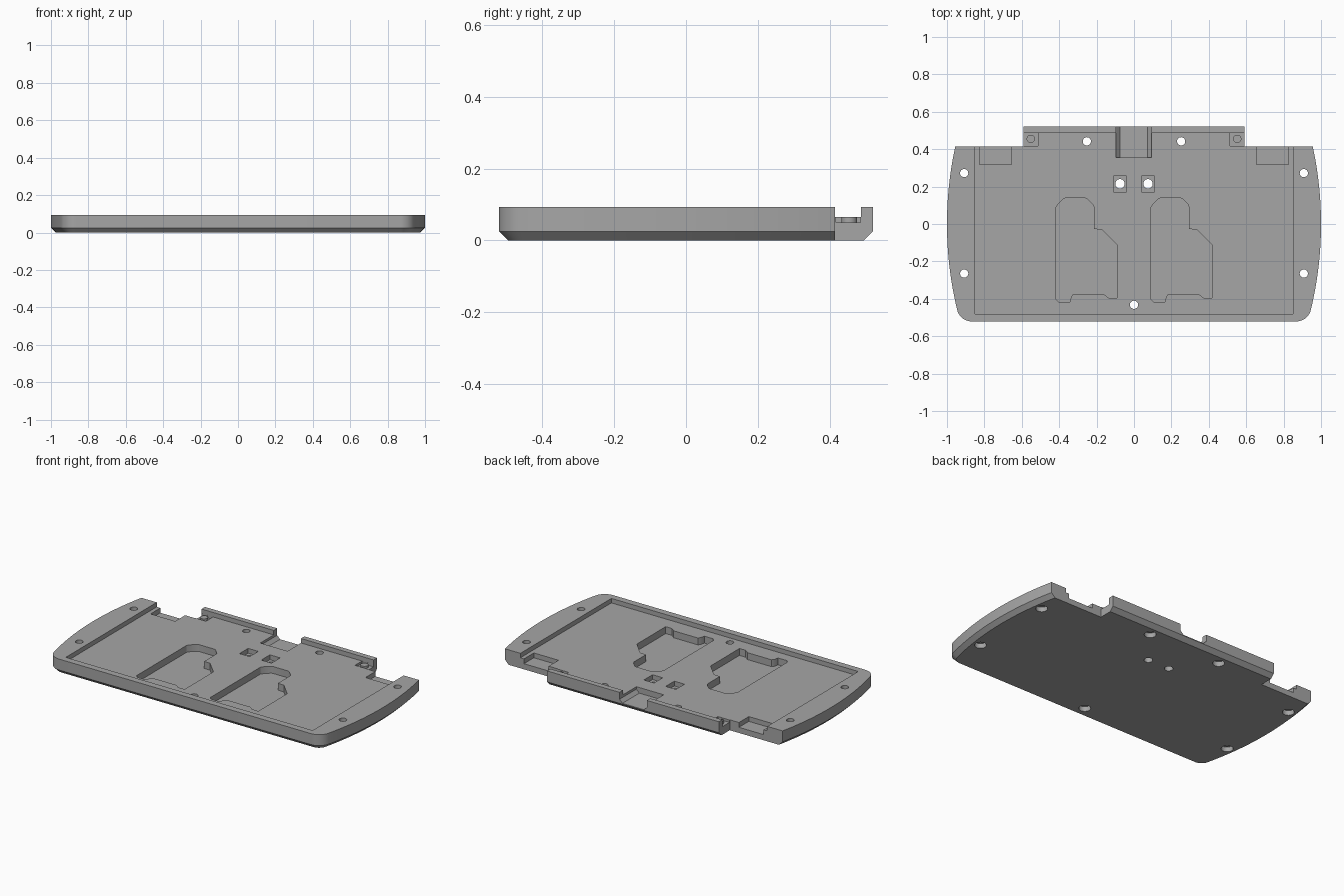
import bpy, bmesh, math

if "Cube" in bpy.data.objects:
    bpy.data.objects.remove(bpy.data.objects["Cube"])

H, FLOOR = 0.093, 0.065      # overall height, tray floor
BACK, TAB = 0.415, 0.521     # rear edge of body, rear edge of tab
R, FIL = 1.96, 0.08          # side arc radius, front corner radius

grey = bpy.data.materials.new("mid grey")
grey.diffuse_color = (0.38, 0.38, 0.38, 1)
grey.use_nodes = True
grey.node_tree.nodes["Principled BSDF"].inputs["Base Color"].default_value = grey.diffuse_color


def loft(name, a, b):
    """Closed solid between two matching rings of 3D points."""
    bm = bmesh.new()
    va, vb = [bm.verts.new(p) for p in a], [bm.verts.new(p) for p in b]
    n = len(va)
    bm.faces.new(va[::-1])
    bm.faces.new(vb)
    for i in range(n):
        j = (i + 1) % n
        bm.faces.new((va[i], va[j], vb[j], vb[i]))
    bmesh.ops.recalc_face_normals(bm, faces=bm.faces)
    me = bpy.data.meshes.new(name)
    bm.to_mesh(me)
    bm.free()
    ob = bpy.data.objects.new(name, me)
    me.materials.append(grey)
    bpy.context.collection.objects.link(ob)
    return ob


def prism(name, pts, z0, z1):
    return loft(name, [(x, y, z0) for x, y in pts], [(x, y, z1) for x, y in pts])


def rect(x0, x1, y0, y1):
    return [(x0, y0), (x1, y0), (x1, y1), (x0, y1)]


def circle(x, y, r, n=32):
    return [(x + r * math.cos(2 * math.pi * i / n), y + r * math.sin(2 * math.pi * i / n))
            for i in range(n)]


def outline(inset):
    """Plan of the plate: bowed sides, rounded front corners, rear tab."""
    cx, r, f = 1 - R, R - inset, FIL
    fx, fy = cx + math.sqrt((R - f) ** 2 - (0.521 - f) ** 2), -0.521 + f
    a0 = math.atan2(fy, fx - cx)
    a1 = math.asin(BACK / r)
    half = [(fx + (f - inset) * math.cos(t), fy + (f - inset) * math.sin(t))
            for t in [-math.pi / 2 + (a0 + math.pi / 2) * i / 10 for i in range(10)]]
    half += [(cx + r * math.cos(t), r * math.sin(t))
             for t in [a0 + (a1 - a0) * i / 24 for i in range(25)]]
    half += [(0.592, BACK), (0.592, TAB - inset)]
    return half + [(-x, y) for x, y in reversed(half)]


# Plate: chamfered underside and straight upper wall
C = 0.025
low, full = outline(C), outline(0)
plate = loft("base_plate", [(x, y, 0) for x, y in low], [(x, y, C) for x, y in full])
bm = bmesh.new()
bm.from_mesh(plate.data)
top = max(bm.faces, key=lambda f: f.calc_center_median().z)
ext = bmesh.ops.extrude_face_region(bm, geom=[top])
bmesh.ops.translate(bm, vec=(0, 0, H - C),
                    verts=[v for v in ext["geom"] if isinstance(v, bmesh.types.BMVert)])
if top.is_valid:
    bmesh.ops.delete(bm, geom=[top], context='FACES_ONLY')
bmesh.ops.recalc_face_normals(bm, faces=bm.faces)
bm.to_mesh(plate.data)
bm.free()


def cut(tool):
    tool.hide_render = True
    mod = plate.modifiers.new("cut", 'BOOLEAN')
    mod.operation, mod.solver, mod.object = 'DIFFERENCE', 'EXACT', tool
    bpy.context.view_layer.objects.active = plate
    bpy.ops.object.modifier_apply(modifier=mod.name)
    bpy.data.objects.remove(tool)


# Main tray, open at the rear ears and at the tab ends
cut(prism("tray_cutter", [(-0.85, -0.48), (0.85, -0.48), (0.85, 0.45), (0.7, 0.45),
                          (0.7, 0.487), (-0.7, 0.487), (-0.7, 0.45), (-0.85, 0.45)], FLOOR, 0.2))

# Stepped pockets in the tray floor
pocket = [(-.417, .09), (-.405, .108), (-.375, .136), (-.364, .139), (-.262, .139),
          (-.25, .135), (-.218, .103), (-.214, .09), (-.214, -.027), (-.171, -.03),
          (-.091, -.112), (-.091, -.396), (-.134, -.396), (-.16, -.376), (-.326, -.376),
          (-.336, -.388), (-.342, -.417), (-.402, -.417), (-.417, -.402)]
for dx in (0, 0.508):
    cut(prism("pocket_cutter", [(x + dx, y) for x, y in pocket], 0.022, 0.15))

for s in (-1, 1):
    # Rear ear slots, corner recesses and square hole seats
    a, b = sorted((s * 0.655, s * 0.825))
    cut(prism("slot_cutter", rect(a, b, 0.318, 0.45), 0.035, 0.15))
    a, b = sorted((s * 0.513, s * 0.65))
    cut(prism("corner_cutter", rect(a, b, 0.418, 0.4865), 0.05, 0.15))
    a, b = sorted((s * 0.04, s * 0.11))
    cut(prism("seat_cutter", rect(a, b, 0.172, 0.257), 0.035, 0.15))
    cut(prism("seat_hole_cutter", circle(s * 0.075, 0.215, 0.025), -0.1, 0.15))

# Rear connector notch with sloped lower walls
notch = [(-0.075, 0.03), (0.073, 0.03), (0.093, 0.05), (0.093, 0.15), (-0.095, 0.15), (-0.095, 0.05)]
cut(loft("notch_cutter", [(x, 0.355, z) for x, z in notch], [(x, 0.6, z) for x, z in notch]))

# Screw holes, counterbored from below
for x, y in [(0.908, 0.272), (-0.908, 0.272), (0.908, -0.265), (-0.908, -0.265),
             (0.252, 0.442), (-0.252, 0.442), (0, -0.432)]:
    cut(prism("screw_cutter", circle(x, y, 0.022), -0.1, 0.2))
    cut(prism("counterbore_cutter", circle(x, y, 0.034), -0.1, 0.03))

# Locating pegs in the corner recesses
pegs = [prism("locating_peg", circle(s * 0.552, 0.455, 0.022), 0.045, FLOOR) for s in (-1, 1)]

for ob in [plate] + pegs:
    bpy.ops.object.select_all(action='DESELECT')
    ob.select_set(True)
    bpy.context.view_layer.objects.active = ob
    bpy.ops.object.shade_smooth_by_angle(angle=math.radians(30))
